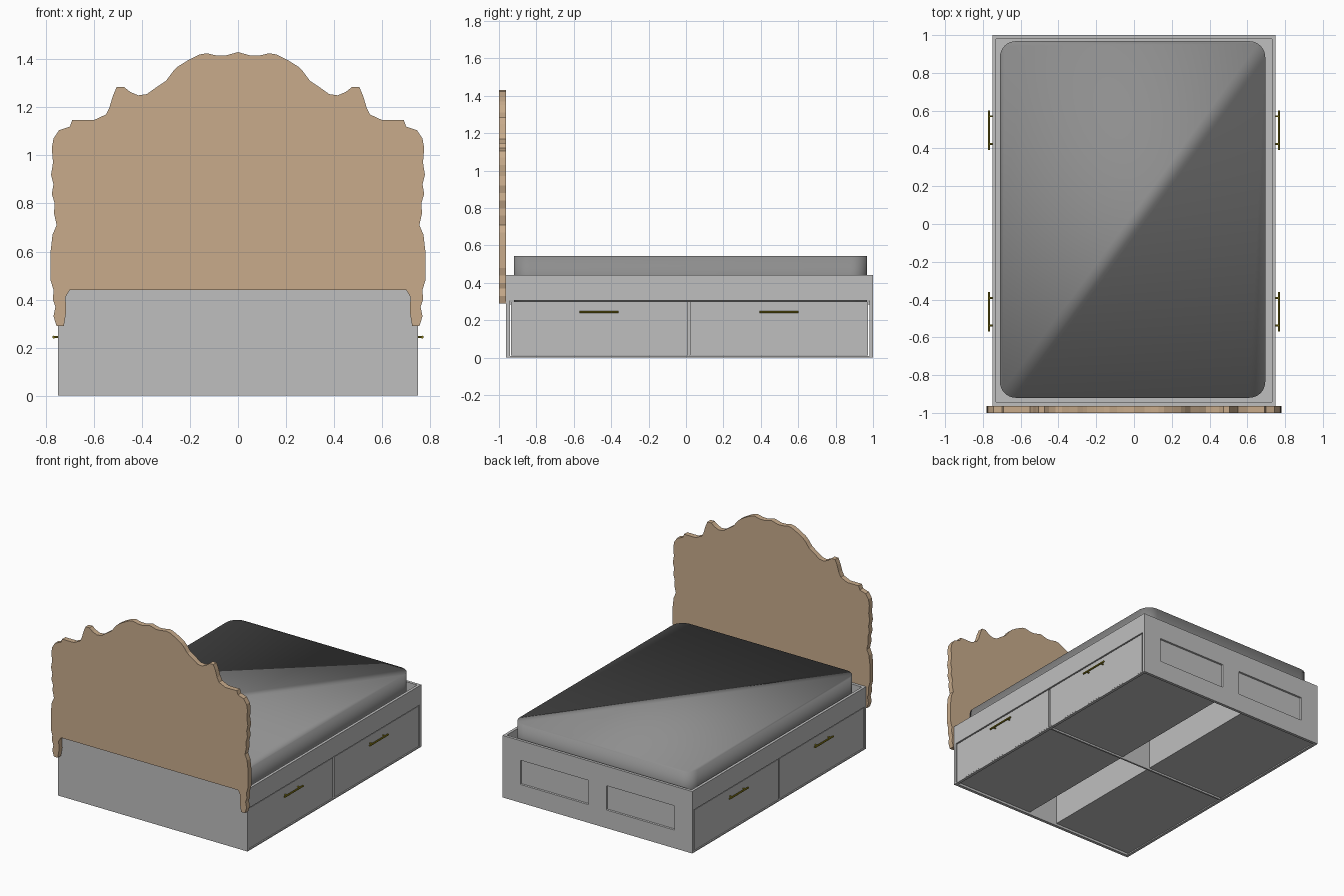
import bpy, bmesh, math
from mathutils import Vector, Matrix

old = bpy.data.objects.get("Cube")
if old:
    bpy.data.objects.remove(old, do_unlink=True)


def material(name, rgb):
    m = bpy.data.materials.new(name)
    m.use_nodes = True
    m.diffuse_color = (*rgb, 1)
    m.node_tree.nodes["Principled BSDF"].inputs["Base Color"].default_value = (*rgb, 1)
    return m


PAINT = material("light grey paint", (.52, .52, .52))
FABRIC = material("grey fabric", (.27, .27, .27))
WOOD = material("pale wood", (.58, .41, .26))
BRASS = material("dark brass", (.27, .22, .01))


def finish(name, bm, mat, smooth=False):
    bmesh.ops.recalc_face_normals(bm, faces=bm.faces[:])
    for f in bm.faces:
        f.smooth = smooth
    mesh = bpy.data.meshes.new(name)
    bm.to_mesh(mesh)
    bm.free()
    mesh.materials.append(mat)
    obj = bpy.data.objects.new(name, mesh)
    bpy.context.scene.collection.objects.link(obj)
    return obj


def add_box(bm, lo, hi):
    lo, hi = Vector(lo), Vector(hi)
    size = Matrix.Diagonal((*(hi - lo), 1))
    bmesh.ops.create_cube(bm, size=1, matrix=Matrix.Translation((lo + hi) / 2) @ size)


def box(name, lo, hi, mat=PAINT):
    bm = bmesh.new()
    add_box(bm, lo, hi)
    return finish(name, bm, mat)


def add_prism(bm, points, offset):
    """Extrude a closed outline and return its two caps."""
    base = bm.faces.new([bm.verts.new(p) for p in points])
    new = bmesh.ops.extrude_face_region(bm, geom=[base], use_keep_orig=True)["geom"]
    bmesh.ops.translate(bm, vec=offset, verts=[v for v in new if isinstance(v, bmesh.types.BMVert)])
    return base, next(f for f in new if isinstance(f, bmesh.types.BMFace))


# Headboard: scalloped half outline, mirrored
half = [(0, 1.43), (.055, 1.415), (.09, 1.416), (.13, 1.425), (.16, 1.42), (.21, 1.395),
        (.25, 1.37), (.27, 1.35), (.3, 1.31), (.345, 1.28), (.38, 1.255), (.415, 1.25),
        (.45, 1.265), (.475, 1.285), (.505, 1.285), (.52, 1.25), (.535, 1.2), (.55, 1.17),
        (.6, 1.147), (.69, 1.147), (.7, 1.12), (.745, 1.105), (.768, 1.07), (.775, 1.03),
        (.77, .97), (.778, .92), (.768, .88), (.775, .84), (.763, .8), (.766, .76),
        (.755, .71), (.772, .67), (.78, .6), (.78, .48), (.768, .44), (.77, .4),
        (.76, .37), (.768, .33), (.755, .29), (.725, .29), (.715, .35), (.718, .41), (.7, .44)]
outline = half + [(-x, z) for x, z in reversed(half[1:])]
bm = bmesh.new()
add_prism(bm, [(x, -1, z) for x, z in outline], (0, .037, 0))
finish("headboard", bm, WOOD)

# Frame: end panels, side rails, platform and centre divider
TOP = .443
box("head_panel", (-.75, -.963, 0), (.75, -.942, TOP))
box("platform", (-.73, -.942, .285), (.73, .98, .3))
box("drawer_divider", (-.73, .009, 0), (.73, .021, .285))
for side, s in (("left", 1), ("right", -1)):
    box(side + "_upper_rail", (s * .73, -.942, .305), (s * .75, .98, TOP))
    box(side + "_bottom_rail", (s * .73, -.942, 0), (s * .75, .98, .008))

# Foot panel with two sunken fields
bm = bmesh.new()
add_box(bm, (-.75, .98, 0), (.75, 1, TOP))
cuts = [((x, 0, 0), (1, 0, 0)) for x in (-.61, -.07, .07, .61)]
cuts += [((0, 0, z), (0, 0, 1)) for z in (.13, .303)]
for co, no in cuts:
    bmesh.ops.bisect_plane(bm, geom=bm.verts[:] + bm.edges[:] + bm.faces[:], plane_co=co, plane_no=no)
fields = []
for f in bm.faces:
    c = f.calc_center_median()
    if c.y > .999 and .07 < abs(c.x) < .61 and .13 < c.z < .303:
        fields.append(f)
bm.normal_update()
bmesh.ops.inset_individual(bm, faces=fields, thickness=.004, depth=-.01)
finish("foot_panel", bm, PAINT)


# Drawers with bar handles, two on each side
def add_rod(bm, start, end, radius):
    start, end = Vector(start), Vector(end)
    d = end - start
    m = Matrix.Translation((start + end) / 2) @ d.to_track_quat("Z", "Y").to_matrix().to_4x4()
    bmesh.ops.create_cone(bm, cap_ends=True, segments=10, radius1=radius,
                          radius2=radius, depth=d.length, matrix=m)


for side, s in (("left", 1), ("right", -1)):
    for place, y0, y1, grip in (("head", -.936, .008, -.465), ("foot", .022, .972, .497)):
        name = side + "_" + place
        box(name + "_drawer", (s * .115, y0, .012), (s * .746, y1, .299))
        bm = bmesh.new()
        add_rod(bm, (s * .767, grip - .105, .244), (s * .767, grip + .105, .244), .006)
        for dy in (-.073, .073):
            add_rod(bm, (s * .744, grip + dy, .244), (s * .766, grip + dy, .244), .005)
        finish(name + "_handle", bm, BRASS)

# Mattress: rounded plan, soft shading over the whole block
R, STEPS = .085, 8
x0, x1, y0, y1 = -.71, .695, -.92, .968
points = []
for i, (cx, cy) in enumerate(((x1 - R, y1 - R), (x0 + R, y1 - R), (x0 + R, y0 + R), (x1 - R, y0 + R))):
    for k in range(STEPS + 1):
        a = (i + k / STEPS) * math.pi / 2
        points.append((cx + R * math.cos(a), cy + R * math.sin(a), .3))
bm = bmesh.new()
for cap in add_prism(bm, points, (0, 0, .243)):
    first = min(cap.verts, key=lambda v: (v.co - Vector((x1, y1 - R, v.co.z))).length)
    last = min(cap.verts, key=lambda v: (v.co - Vector((x0 + R, y0, v.co.z))).length)
    bmesh.utils.face_split(cap, first, last)
finish("mattress", bm, FABRIC, smooth=True)
